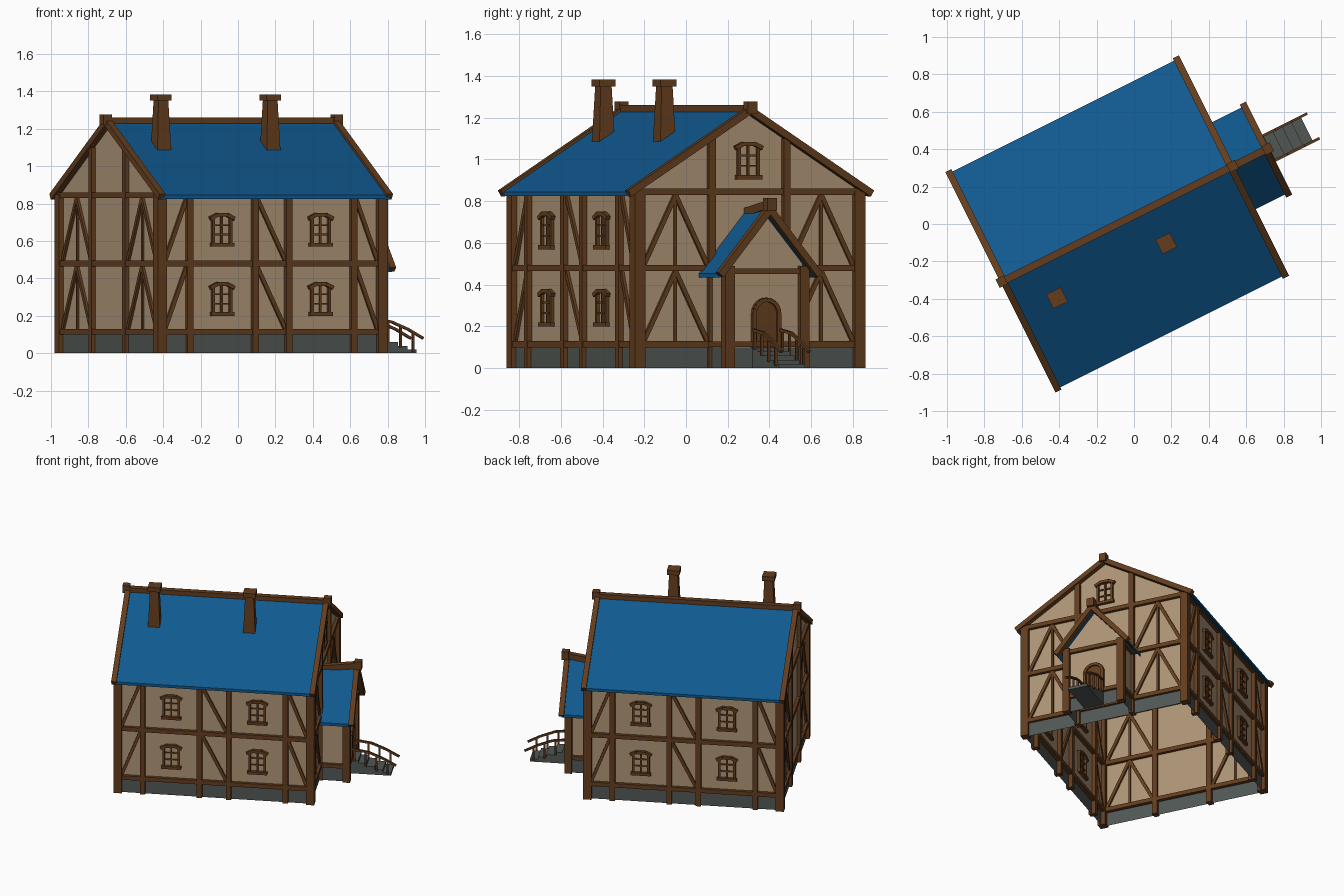
import bpy, bmesh, math
from mathutils import Vector, Matrix

if "Cube" in bpy.data.objects:
    bpy.data.objects.remove(bpy.data.objects["Cube"])

# House is turned in plan; parts are modelled in a straight local frame
PLACE = Matrix.Translation((-0.09, 0, 0)) @ Matrix.Rotation(math.atan(0.5), 4, 'Z')
A, B = 0.66, 0.59            # half length / half width of the main walls


def material(name, col):
    m = bpy.data.materials.new(name)
    m.diffuse_color = (*col, 1)
    m.use_nodes = True
    m.node_tree.nodes["Principled BSDF"].inputs["Base Color"].default_value = m.diffuse_color
    return m


TIMBER = material("timber brown", (0.127, 0.047, 0.013))
PLASTER = material("plaster tan", (0.42, 0.30, 0.18))
ROOF = material("roof blue", (0.005, 0.10, 0.275))
STONE = material("stone grey", (0.082, 0.096, 0.088))


def finish(name, bm, mat):
    bmesh.ops.recalc_face_normals(bm, faces=bm.faces)
    bm.transform(PLACE)
    me = bpy.data.meshes.new(name)
    bm.to_mesh(me)
    bm.free()
    me.materials.append(mat)
    ob = bpy.data.objects.new(name, me)
    bpy.context.collection.objects.link(ob)
    return ob


def box(bm, lo, hi, top=1.0):
    """Axis box; top scales the upper face for a taper."""
    lo, hi = Vector(lo), Vector(hi)
    g = bmesh.ops.create_cube(bm, size=1)['verts']
    for v in g:
        s = top if v.co.z > 0 else 1
        d = hi - lo
        v.co = (lo + hi) / 2 + Vector((v.co.x * d.x * s, v.co.y * d.y * s, v.co.z * d.z))


def beam(bm, p, q, w, d, n):
    """Square beam from p to q, depth d along n, width w across."""
    p, q, n = Vector(p), Vector(q), Vector(n)
    x = (q - p).normalized()
    z = x.cross(n).normalized()
    y = z.cross(x)
    m = Matrix((x * (q - p).length, y * d, z * w)).transposed().to_4x4()
    m.translation = (p + q) / 2
    bmesh.ops.create_cube(bm, size=1, matrix=m)


def prism(bm, prof, u0, u1):
    """Closed extrusion of a (v, z) profile along u."""
    a = [bm.verts.new((u0, v, z)) for v, z in prof]
    b = [bm.verts.new((u1, v, z)) for v, z in prof]
    bm.faces.new(a)
    bm.faces.new(b)
    for i in range(len(a)):
        j = (i + 1) % len(a)
        bm.faces.new((a[i], a[j], b[j], b[i]))


class Side:
    """Wall plane: s runs to the right seen from outside, o is outward."""
    def __init__(self, n, t, dist):
        self.n, self.t, self.dist = Vector(n), Vector(t), dist

    def pt(self, s, z, o=0.0):
        return self.n * (self.dist + o) + self.t * s + Vector((0, 0, z))

    def beam(self, bm, a, b, w, d=0.05, o=0.0):
        beam(bm, self.pt(*a, o), self.pt(*b, o), w, d, self.n)


front = Side((0, -1, 0), (1, 0, 0), B)
back = Side((0, 1, 0), (-1, 0, 0), B)
right = Side((1, 0, 0), (0, 1, 0), A)
left = Side((-1, 0, 0), (0, -1, 0), A)
porch = Side((1, 0, 0), (0, 1, 0), 0.85)


def shell(name, mat, prof, u0, u1, skip):
    """Thin open shell: drop faces that look along a skipped rule."""
    bm = bmesh.new()
    prism(bm, prof, u0, u1)
    bm.normal_update()
    bmesh.ops.recalc_face_normals(bm, faces=bm.faces)
    gone = [f for f in bm.faces if skip(f)]
    bmesh.ops.delete(bm, geom=gone, context='FACES')
    return finish(name, bm, mat)


def cap(f):
    return abs(f.normal.z) > 0.3


def cap_or_back(f):
    return cap(f) or f.normal.x < -0.5


def rect(w, z0, z1):
    return [(-w, z0), (w, z0), (w, z1), (-w, z1)]


# Walls and stone base, open underneath
shell("main_walls", PLASTER, [(-B, 0.1), (B, 0.1), (B, 0.855), (0, 1.22), (-B, 0.855)], -A, A, cap)
shell("stone_base", STONE, rect(B + 0.004, 0, 0.1), -A - 0.004, A + 0.004, cap)
shell("porch_walls", PLASTER, [(-0.2, 0.1), (0.2, 0.1), (0.2, 0.5), (0, 0.735), (-0.2, 0.5)],
      A, 0.85, cap_or_back)
shell("porch_base", STONE, rect(0.204, 0, 0.1), A, 0.854, cap_or_back)

# Roof slabs with gable boards and ridge beams
for name, w, ze, zr, u0, u1 in (("main_roof", 0.645, 0.845, 1.24, -0.68, 0.68),
                                ("porch_roof", 0.26, 0.455, 0.765, 0.6, 0.89)):
    bm = bmesh.new()
    for s in (-1, 1):
        prism(bm, [(s * w, ze), (0, zr), (0, zr - 0.02), (s * w, ze - 0.02)], u0, u1)
    finish(name, bm, ROOF)
    bm = bmesh.new()
    for u in ((u0, u1) if u0 < 0 else (u1,)):
        for s in (-1, 1):
            beam(bm, (u, s * (w + 0.005), ze - 0.008), (u, 0, zr - 0.004), 0.034, 0.036, (1, 0, 0))
    finish(name + "_gable_boards", bm, TIMBER)

bm = bmesh.new()
box(bm, (-0.70, -0.02, 1.225), (0.70, 0.02, 1.26))
for s in (-1, 1):
    box(bm, (s * 0.69 - 0.025, -0.025, 1.22), (s * 0.69 + 0.025, 0.025, 1.277))
finish("main_ridge_beam", bm, TIMBER)
bm = bmesh.new()
beam(bm, (0.64, 0, 0.745), (0.915, 0, 0.785), 0.04, 0.04, (0, 1, 0))
box(bm, (0.875, -0.026, 0.755), (0.925, 0.026, 0.815))
finish("porch_ridge_beam", bm, TIMBER)

# Timber frame: corner posts, wall posts, horizontal beams
bm = bmesh.new()
for su in (-1, 1):
    for sv in (-1, 1):
        box(bm, (su * A - 0.028, sv * B - 0.028, 0), (su * A + 0.028, sv * B + 0.028, 0.85))
    box(bm, (0.825, su * 0.2 - 0.025, 0), (0.875, su * 0.2 + 0.025, 0.49))
finish("corner_posts", bm, TIMBER)

bm = bmesh.new()
for side in (front, back):
    for s in (-0.49, -0.1, 0.1, 0.49):
        side.beam(bm, (s, 0), (s, 0.85), 0.036)
for side in (left, right):
    for s in (-0.2, 0.2):
        side.beam(bm, (s, 0), (s, 1.10), 0.036)
finish("wall_posts", bm, TIMBER)

bm = bmesh.new()
for z in (0.115, 0.48, 0.845):
    for side, h in ((front, A), (back, A), (left, B), (right, B)):
        side.beam(bm, (-h, z), (h, z), 0.03, 0.044)
for z in (0.115, 0.465):
    porch.beam(bm, (-0.2, z), (0.2, z), 0.028, 0.04)
    for s in (-1, 1):
        beam(bm, (A, s * 0.2, z), (0.85, s * 0.2, z), 0.028, 0.04, (0, 1, 0))
finish("horizontal_beams", bm, TIMBER)

# Diagonal braces, same in both storeys
bm = bmesh.new()
for lo, hi in ((0.13, 0.465), (0.495, 0.83)):
    for side in (front, back):
        for top, bot in ((-0.505, -0.635), (-0.085, 0.085), (0.505, 0.635)):
            side.beam(bm, (top, hi), (bot, lo), 0.022, 0.028)
    for side in (left, right):
        for s in (-1, 1):
            side.beam(bm, (s * 0.39, lo), (s * 0.39, hi), 0.016, 0.02)
            for end in (0.22, 0.56):
                side.beam(bm, (s * 0.39, hi), (s * end, lo), 0.022, 0.028)
finish("diagonal_braces", bm, TIMBER)


# Windows: frame, bars, sill and shallow arched head
def window(bm, side, s, z):
    for dx in (-0.052, 0.052):
        side.beam(bm, (s + dx, z + 0.01), (s + dx, z + 0.155), 0.016, 0.03)
    side.beam(bm, (s, z + 0.02), (s, z + 0.16), 0.012, 0.02)
    for dz in (0.065, 0.115):
        side.beam(bm, (s - 0.05, z + dz), (s + 0.05, z + dz), 0.009, 0.018)
    side.beam(bm, (s - 0.068, z + 0.01), (s + 0.068, z + 0.01), 0.02, 0.044)
    arch = [(-0.072, 0.15), (-0.03, 0.17), (0.03, 0.17), (0.072, 0.15)]
    for a, b in zip(arch, arch[1:]):
        side.beam(bm, (s + a[0], z + a[1]), (s + b[0], z + b[1]), 0.02, 0.044)


bm = bmesh.new()
for side in (front, back):
    for s in (-0.295, 0.295):
        for z in (0.2, 0.57):
            window(bm, side, s, z)
window(bm, right, 0, 0.905)
finish("windows", bm, TIMBER)

# Arched door: panel with a raised surround
arc = [(0.066 * math.cos(math.pi * i / 10), 0.262 + 0.066 * math.sin(math.pi * i / 10)) for i in range(11)]
outline = [(0.066, 0.1)] + arc + [(-0.066, 0.1)]
bm = bmesh.new()
prism(bm, outline, 0.845, 0.858)
finish("door_panel", bm, TIMBER)
bm = bmesh.new()
for a, b in zip(outline, outline[1:]):
    porch.beam(bm, a, b, 0.02, 0.04)
finish("door_frame", bm, TIMBER)

# Entrance steps
bm = bmesh.new()
for i in range(5):
    u = 0.854 + 0.056 * i
    box(bm, (u, -0.07, 0.0), (u + 0.056, 0.07, 0.1 - 0.02 * i))
finish("entrance_steps", bm, STONE)

# Curved handrails on small posts
rail = [(0.87, 0.183), (0.98, 0.168), (1.08, 0.128), (1.17, 0.08)]
bm = bmesh.new()
for v in (-0.074, 0.074):
    for a, b in zip(rail, rail[1:]):
        beam(bm, (a[0], v, a[1]), (b[0], v, b[1]), 0.014, 0.014, (0, 1, 0))
    for u, z0, z1 in ((0.885, 0.09, 0.18), (0.96, 0.06, 0.17), (1.035, 0.03, 0.146), (1.11, 0.01, 0.112)):
        box(bm, (u - 0.006, v - 0.006, z0), (u + 0.006, v + 0.006, z1))
finish("handrails", bm, TIMBER)

# Tapered chimneys with caps
bm = bmesh.new()
for u in (-0.465, 0.188):
    v = -0.21
    box(bm, (u - 0.042, v - 0.042, 1.06), (u + 0.042, v + 0.042, 1.352), top=0.7)
    box(bm, (u - 0.043, v - 0.043, 1.35), (u + 0.043, v + 0.043, 1.383))
finish("chimneys", bm, TIMBER)
